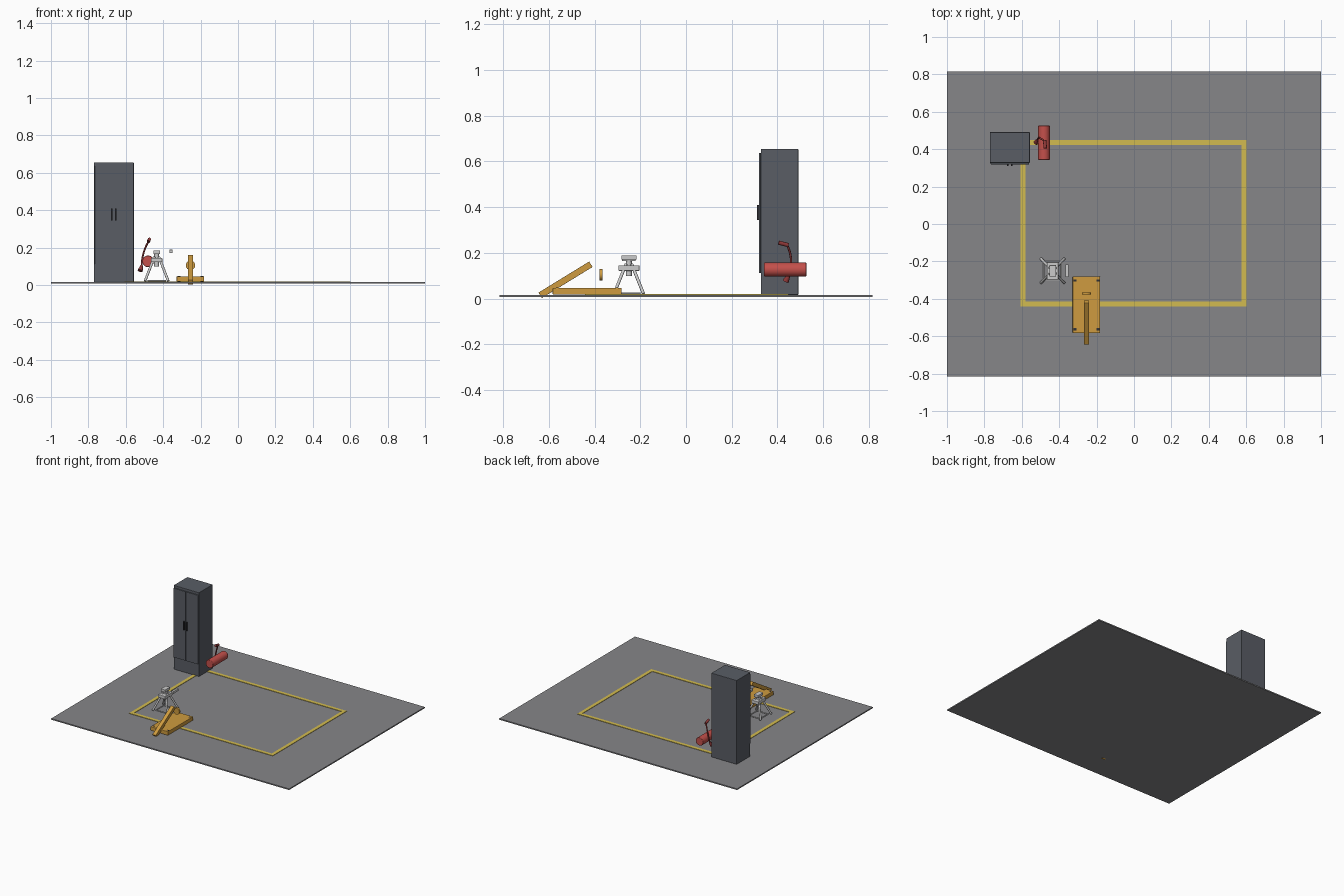
import bpy, math
from mathutils import Vector

if "Cube" in bpy.data.objects:
    bpy.data.objects.remove(bpy.data.objects["Cube"])


def material(name, rgb):
    m = bpy.data.materials.new(name)
    m.diffuse_color = (*rgb, 1)
    m.use_nodes = True
    m.node_tree.nodes["Principled BSDF"].inputs["Base Color"].default_value = m.diffuse_color
    return m


FLOOR = material("floor_grey", (0.24, 0.24, 0.25))
YELLOW = material("line_yellow", (0.65, 0.50, 0.08))
STEEL = material("dark_steel", (0.10, 0.11, 0.13))
BLACK = material("black", (0.03, 0.03, 0.035))
RED = material("red", (0.55, 0.08, 0.07))
DARK_RED = material("dark_red", (0.28, 0.04, 0.04))
ORANGE = material("jack_orange", (0.62, 0.33, 0.05))


def finish(o, name, mat, bevel=0):
    o.name = name
    if mat:
        o.data.materials.append(mat)
    if bevel:
        b = o.modifiers.new("bevel", 'BEVEL')
        b.width, b.segments = bevel, 2
    return o


def box(name, lo, hi, mat=None, bevel=0):
    lo, hi = Vector(lo), Vector(hi)
    bpy.ops.mesh.primitive_cube_add(size=1, location=(lo + hi) / 2)
    o = bpy.context.object
    o.scale = hi - lo
    bpy.ops.object.transform_apply(location=False, rotation=False, scale=True)
    return finish(o, name, mat, bevel)


def rod(name, a, b, r, mat=None, r2=None, sides=24, bevel=0):
    a, b = Vector(a), Vector(b)
    bpy.ops.mesh.primitive_cone_add(vertices=sides, radius1=r, radius2=r if r2 is None else r2,
                                    depth=(b - a).length, location=(a + b) / 2,
                                    rotation=(b - a).to_track_quat('Z', 'Y').to_euler())
    bpy.ops.object.shade_smooth_by_angle(angle=math.radians(35))
    return finish(bpy.context.object, name, mat, bevel)


# Floor slab and painted bay outline
box("floor", (-1, -0.815, 0.008), (1, 0.815, 0.017), FLOOR)
x0, x1, y0, y1, w = -0.594, 0.588, -0.428, 0.436, 0.013
for n, y in (("front", y0), ("back", y1)):
    box("bay_line_" + n, (x0 - w, y - w, 0.016), (x1 + w, y + w, 0.020), YELLOW)
for n, x in (("left", x0), ("right", x1)):
    box("bay_line_" + n, (x - w, y0 + w, 0.016), (x + w, y1 - w, 0.020), YELLOW)

# Tall cabinet with two doors and handles
box("cabinet_body", (-0.77, 0.327, 0.017), (-0.557, 0.491, 0.655), STEEL, 0.002)
for n, a, b, h in (("left", -0.766, -0.6645, -0.675), ("right", -0.6615, -0.561, -0.653)):
    box("cabinet_door_" + n, (a, 0.319, 0.112), (b, 0.327, 0.637), STEEL, 0.001)
    box("cabinet_handle_" + n, (h - 0.004, 0.310, 0.345), (h + 0.004, 0.320, 0.410), BLACK)

# Red cylinder lying along y, with hose, grip and nozzle
rod("red_tank", (-0.481, 0.342, 0.127), (-0.481, 0.526, 0.127), 0.031, RED, sides=32, bevel=0.003)
rod("spray_grip", (-0.474, 0.405, 0.245), (-0.478, 0.448, 0.234), 0.009, DARK_RED, sides=12)
c = bpy.data.curves.new("hose", 'CURVE')
c.dimensions, c.bevel_depth, c.bevel_resolution = '3D', 0.005, 2
c.use_fill_caps = True
s = c.splines.new('BEZIER')
pts = [(-0.477, 0.442, 0.237), (-0.497, 0.456, 0.195), (-0.511, 0.459, 0.145), (-0.516, 0.449, 0.098)]
s.bezier_points.add(len(pts) - 1)
for p, co in zip(s.bezier_points, pts):
    p.co = co
    p.handle_left_type = p.handle_right_type = 'AUTO'
c.materials.append(DARK_RED)
bpy.context.collection.objects.link(bpy.data.objects.new("hose", c))
rod("nozzle", (-0.515, 0.450, 0.104), (-0.523, 0.436, 0.076), 0.007, DARK_RED, r2=0.014, sides=16)

# Axle stand: four splayed legs, braces, collar, post, saddle
cx, cy = -0.435, -0.25
feet = [(cx + sx * 0.062, cy + sy * 0.064, 0.022) for sx, sy in ((-1, -1), (1, -1), (1, 1), (-1, 1))]
for i, f in enumerate(feet):
    top = (cx + (f[0] - cx) * 0.2, cy + (f[1] - cy) * 0.2, 0.150)
    rod(f"stand_leg_{i}", f, top, 0.007, sides=12)
    g = feet[(i + 1) % 4]
    rod(f"stand_brace_{i}", [cx + (f[0] - cx) * .75, cy + (f[1] - cy) * .75, 0.023],
        [cx + (g[0] - cx) * .75, cy + (g[1] - cy) * .75, 0.023], 0.004, sides=8)
box("stand_collar", (cx - 0.030, cy - 0.046, 0.122), (cx + 0.030, cy + 0.046, 0.145), None, 0.002)
rod("stand_post", (cx, cy, 0.10), (cx, cy, 0.170), 0.013)
box("stand_saddle", (cx - 0.018, cy - 0.030, 0.165), (cx + 0.018, cy + 0.030, 0.185), None, 0.002)
box("stand_lever", (-0.367, -0.283, 0.172), (-0.350, -0.216, 0.189), None, 0.001)

# Low floor jack: body, wheels, sloping arm, round saddle
box("jack_body", (-0.328, -0.583, 0.018), (-0.181, -0.281, 0.047), ORANGE, 0.003)
for x in (-0.316, -0.193):
    for y in (-0.563, -0.302):
        rod("jack_wheel", (x - 0.008, y, 0.033), (x + 0.008, y, 0.033), 0.0155, BLACK, sides=20)
arm = box("jack_arm", (-0.014, -0.13, -0.014), (0.014, 0.13, 0.014), ORANGE, 0.001)
arm.location = (-0.254, -0.527, 0.0825)
arm.rotation_euler.x = math.radians(31.5)
rod("jack_saddle", (-0.254, -0.378, 0.105), (-0.254, -0.365, 0.105), 0.025, ORANGE, sides=28)
